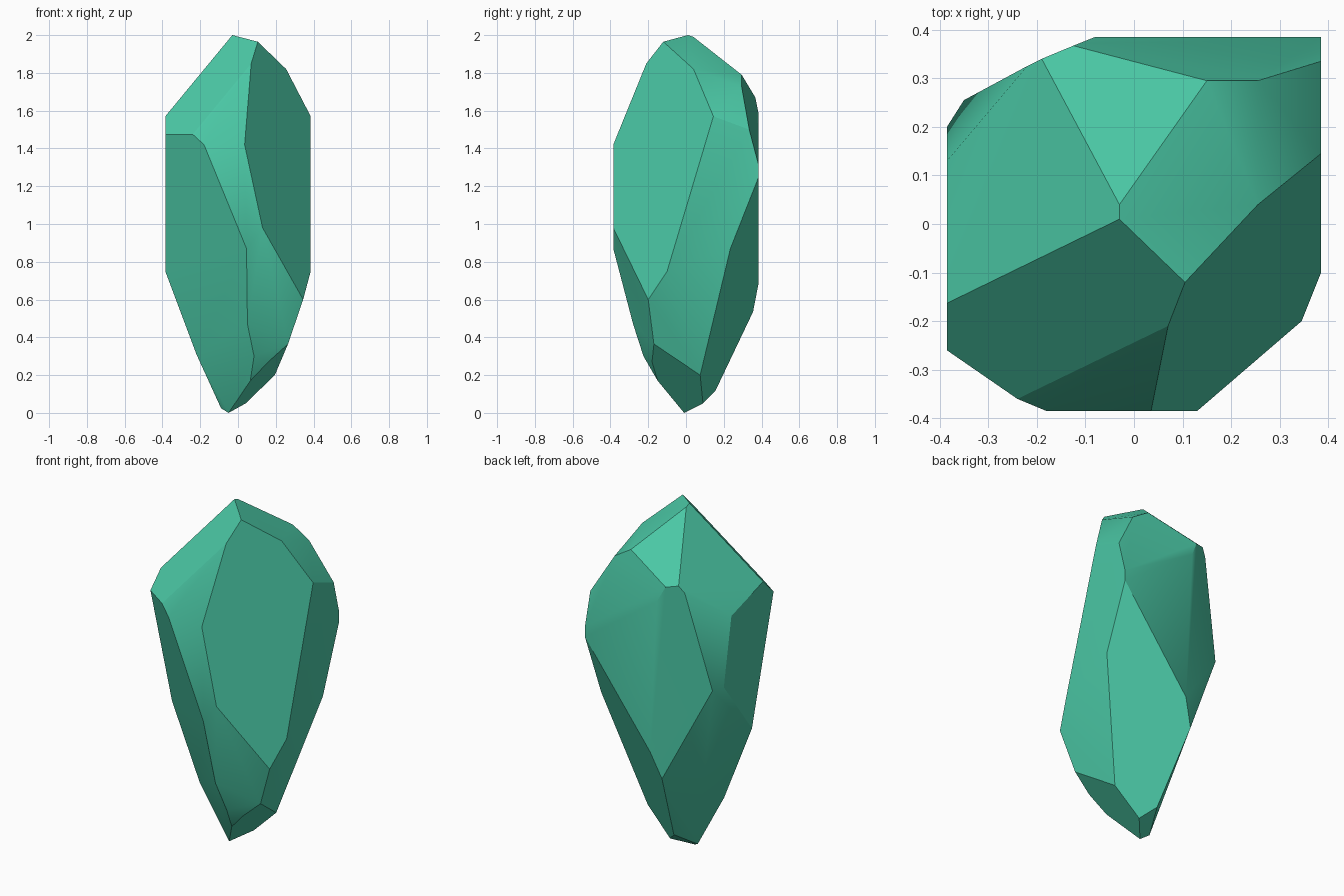
import bpy, bmesh, math

# Corners of the cut crystal, grouped by region; the stone is their convex hull
crown = [(-.03, .04, 1.99), (-.03, .01, 2.0), (.105, -.12, 1.965), (.07, -.21, 1.85),
         (.255, .04, 1.82), (.15, .295, 1.79), (.255, .295, 1.725),
         (-.125, .367, 1.67), (-.19, .34, 1.684), (-.22, .325, 1.643)]
shoulder = [(.385, .145, 1.57), (.385, .335, 1.5), (-.08, .385, 1.58),
            (-.385, -.163, 1.57), (-.385, -.26, 1.475), (-.24, -.36, 1.475),
            (-.18, -.385, 1.42), (.035, -.385, 1.42), (-.385, .13, 1.48)]
girdle = [(.385, .385, 1.31), (.385, .385, 1.25), (-.385, .2, 1.09), (-.35, .255, 1.08),
          (.13, -.385, .98), (.045, -.385, .87), (.385, .235, .87),
          (.385, -.1, .75), (-.385, -.06, .75), (-.037, .385, .69), (.345, -.2, .6)]
tip = [(-.093, .355, .535), (.05, -.28, .47), (.265, -.17, .365), (.085, -.225, .3),
       (-.22, -.04, .31), (.16, -.18, .27), (.195, .075, .2), (.065, -.15, .17),
       (-.03, .155, .115), (.04, .09, .05), (-.09, .02, .025), (-.05, -.01, 0)]

# Crystal: hull, then merge the nearly flat triangles into clean facets
bm = bmesh.new()
for p in crown + shoulder + girdle + tip:
    bm.verts.new(p)
bmesh.ops.convex_hull(bm, input=bm.verts[:])
loose = [v for v in bm.verts if not v.link_faces]
bmesh.ops.delete(bm, geom=loose, context='VERTS')
bmesh.ops.dissolve_limit(bm, angle_limit=math.radians(4), verts=bm.verts[:], edges=bm.edges[:])
bmesh.ops.recalc_face_normals(bm, faces=bm.faces[:])

mesh = bpy.data.meshes.new("crystal")
bm.to_mesh(mesh)
bm.free()
crystal = bpy.data.objects.new("crystal", mesh)
bpy.context.collection.objects.link(crystal)

# Single green colour
green = bpy.data.materials.new("emerald_green")
green.diffuse_color = (.07, .58, .38, 1)
mesh.materials.append(green)

# Soft shading across shallow bends, crisp facet edges
bpy.context.view_layer.objects.active = crystal
crystal.select_set(True)
bpy.ops.object.shade_smooth_by_angle(angle=math.radians(30))
